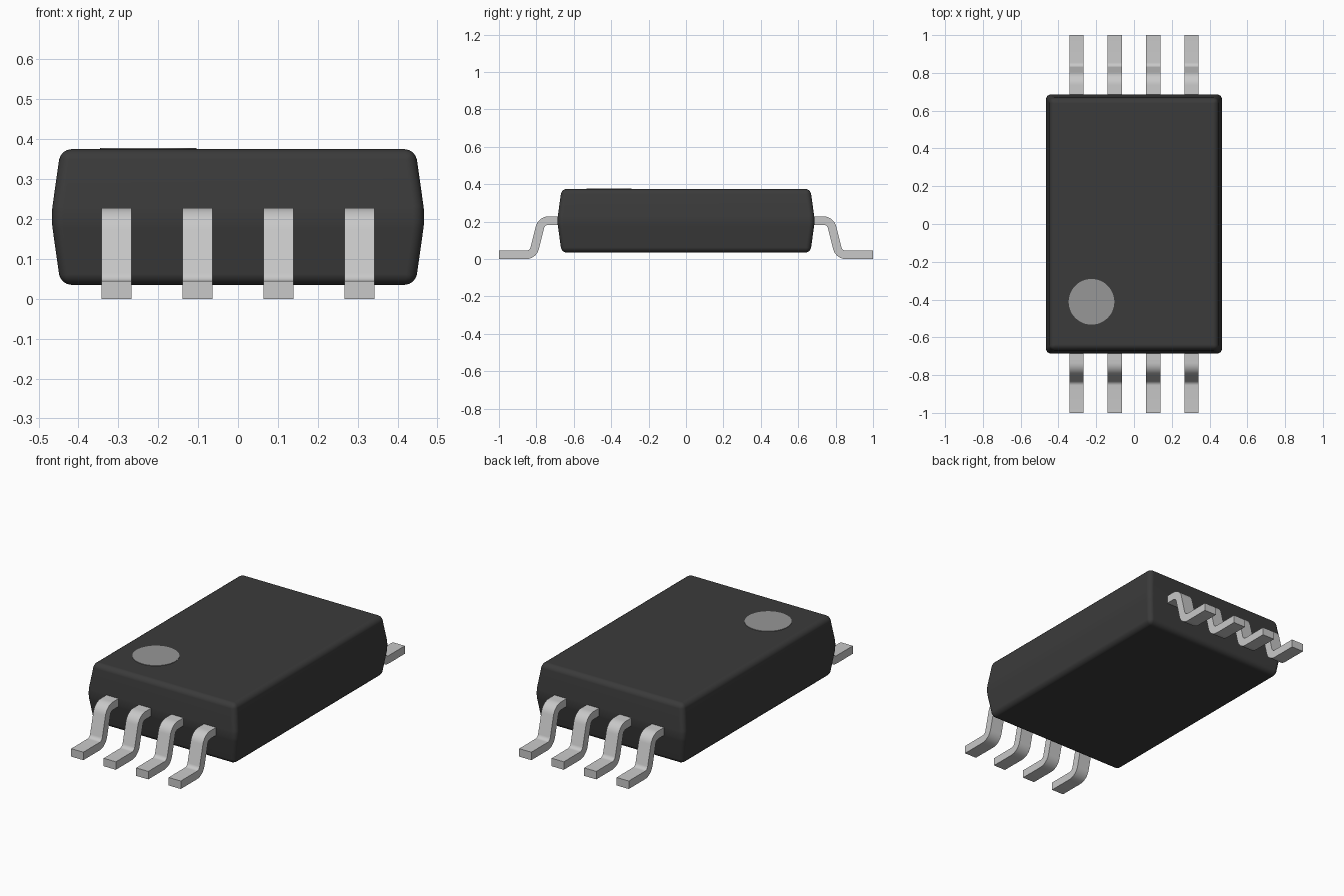
import bpy, bmesh, math
from mathutils import Vector

if "Cube" in bpy.data.objects:
    bpy.data.objects.remove(bpy.data.objects["Cube"], do_unlink=True)


def material(name, value):
    m = bpy.data.materials.new(name)
    m.use_nodes = True
    colour = (value, value, value, 1)
    m.diffuse_color = colour
    bsdf = m.node_tree.nodes["Principled BSDF"]
    bsdf.inputs["Base Color"].default_value = colour
    bsdf.inputs["Roughness"].default_value = 0.6
    return m


black = material("black plastic", 0.043)
silver = material("silver metal", 0.58)
grey = material("grey marking", 0.31)


def finish(name, bm, mat, angle=30):
    bmesh.ops.recalc_face_normals(bm, faces=bm.faces[:])
    mesh = bpy.data.meshes.new(name)
    bm.to_mesh(mesh)
    bm.free()
    mesh.materials.append(mat)
    ob = bpy.data.objects.new(name, mesh)
    bpy.context.collection.objects.link(ob)
    bpy.ops.object.select_all(action='DESELECT')
    ob.select_set(True)
    bpy.context.view_layer.objects.active = ob
    bpy.ops.object.shade_smooth_by_angle(angle=math.radians(angle))
    return ob


# Body: three rectangular rings, widest at mid height, with rounded edges
bm = bmesh.new()
rings = []
for z, hx, hy in ((0.035, 0.445, 0.665), (0.205, 0.469, 0.689), (0.375, 0.445, 0.665)):
    rings.append([bm.verts.new((sx * hx, sy * hy, z))
                  for sx, sy in ((-1, -1), (1, -1), (1, 1), (-1, 1))])
bm.faces.new(rings[0][::-1])
bm.faces.new(rings[2])
for low, high in zip(rings, rings[1:]):
    for i in range(4):
        j = (i + 1) % 4
        bm.faces.new((low[i], low[j], high[j], high[i]))
bmesh.ops.bevel(bm, geom=bm.edges[:], offset=0.027, offset_type='OFFSET',
                segments=4, profile=0.5, affect='EDGES', clamp_overlap=True)
body = finish("body", bm, black, 40)
body.modifiers.new("even shading", 'WEIGHTED_NORMAL').keep_sharp = True

# Pin one marking: thin disc on the top face
bm = bmesh.new()
bmesh.ops.create_cone(bm, cap_ends=True, segments=48, radius1=0.121, radius2=0.121, depth=0.004)
bmesh.ops.translate(bm, verts=bm.verts[:], vec=(-0.225, -0.412, 0.3755))
finish("pin_one_marking", bm, grey)


def rounded_path(points, radius, steps=8):
    """Return (point, normal) pairs along a polyline with filleted corners."""
    pts = [Vector(p) for p in points]
    out = [(pts[0], (pts[1] - pts[0]).normalized().orthogonal())]
    for a, b, c in zip(pts, pts[1:], pts[2:]):
        d1, d2 = (b - a).normalized(), (c - b).normalized()
        turn = d1.angle_signed(d2)
        side = 1 if d1.x * d2.y - d1.y * d2.x > 0 else -1
        cut = radius * math.tan(abs(turn) / 2)
        n1 = d1.orthogonal()
        centre = b - d1 * cut + n1 * radius * side
        start = math.atan2(n1.y, n1.x)
        for k in range(steps + 1):
            t = start + side * abs(turn) * k / steps
            n = Vector((math.cos(t), math.sin(t)))
            out.append((centre - n * radius * side, n))
    out.append((pts[-1], (pts[-1] - pts[-2]).normalized().orthogonal()))
    return out


# Gull-wing leads: centreline in (distance from centre, height)
centreline = rounded_path([(0.62, 0.2055), (0.772, 0.2055), (0.818, 0.0225), (1.0, 0.0225)], 0.047)
HALF_THICK, HALF_WIDE = 0.0225, 0.038


def lead(name, x, side):
    bm = bmesh.new()
    loops = []
    for p, n in centreline:
        up, down = p + n * HALF_THICK, p - n * HALF_THICK
        loops.append([bm.verts.new((x + dx, side * q.x, q.y)) for dx, q in
                      ((-HALF_WIDE, up), (HALF_WIDE, up), (HALF_WIDE, down), (-HALF_WIDE, down))])
    for a, b in zip(loops, loops[1:]):
        for i in range(4):
            j = (i + 1) % 4
            bm.faces.new((a[i], a[j], b[j], b[i]))
    bm.faces.new(loops[0])
    bm.faces.new(loops[-1])
    finish(name, bm, silver)


for label, side in (("front", -1), ("back", 1)):
    for i in range(4):
        lead(f"{label}_lead_{i + 1}", (i - 1.5) * 0.203, side)
